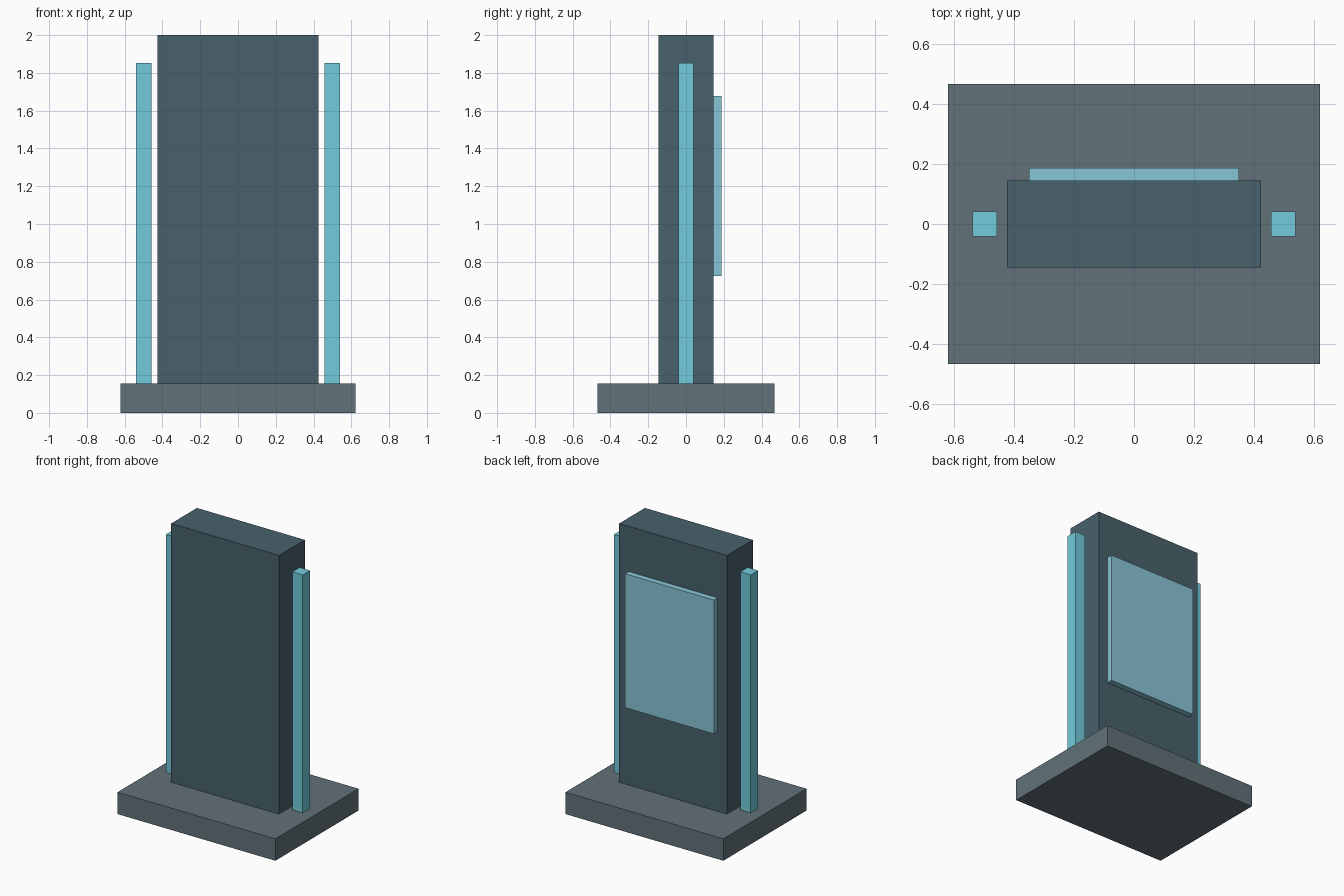
import bpy

if "Cube" in bpy.data.objects:
    bpy.data.objects.remove(bpy.data.objects["Cube"])


def material(name, rgb):
    mat = bpy.data.materials.new(name)
    mat.diffuse_color = (*rgb, 1.0)
    mat.use_nodes = True
    mat.node_tree.nodes["Principled BSDF"].inputs["Base Color"].default_value = mat.diffuse_color
    return mat


def box(name, x, y, z, mat):
    """Box from (min, max) ranges on each axis."""
    bpy.ops.mesh.primitive_cube_add(size=1)
    ob = bpy.context.object
    ob.name = name
    ob.location = [(a + b) / 2 for a, b in (x, y, z)]
    ob.scale = [b - a for a, b in (x, y, z)]
    bpy.ops.object.transform_apply(location=True, rotation=False, scale=True)
    ob.data.materials.append(mat)
    return ob


stone = material("base_grey", (0.12, 0.165, 0.19))
slate = material("body_slate", (0.065, 0.12, 0.15))
cyan = material("strip_cyan", (0.17, 0.60, 0.72))
pale = material("panel_pale_blue", (0.25, 0.56, 0.68))

BASE_TOP = 0.156

# Base plinth and upright slab
box("base", (-0.622, 0.622), (-0.468, 0.468), (0, BASE_TOP), stone)
box("upright_slab", (-0.425, 0.425), (-0.145, 0.145), (BASE_TOP, 2.0), slate)

# Raised panel on the back face
box("back_panel", (-0.351, 0.351), (0.145, 0.187), (0.724, 1.678), pale)

# Light strips, mirrored to both sides
strip = box("side_strips", (0.457, 0.539), (-0.041, 0.041), (BASE_TOP, 1.852), cyan)
strip.modifiers.new("Mirror", 'MIRROR').use_axis[0] = True
# Mirror about the world centre line
strip.data.transform(strip.matrix_world)
strip.matrix_world.identity()
